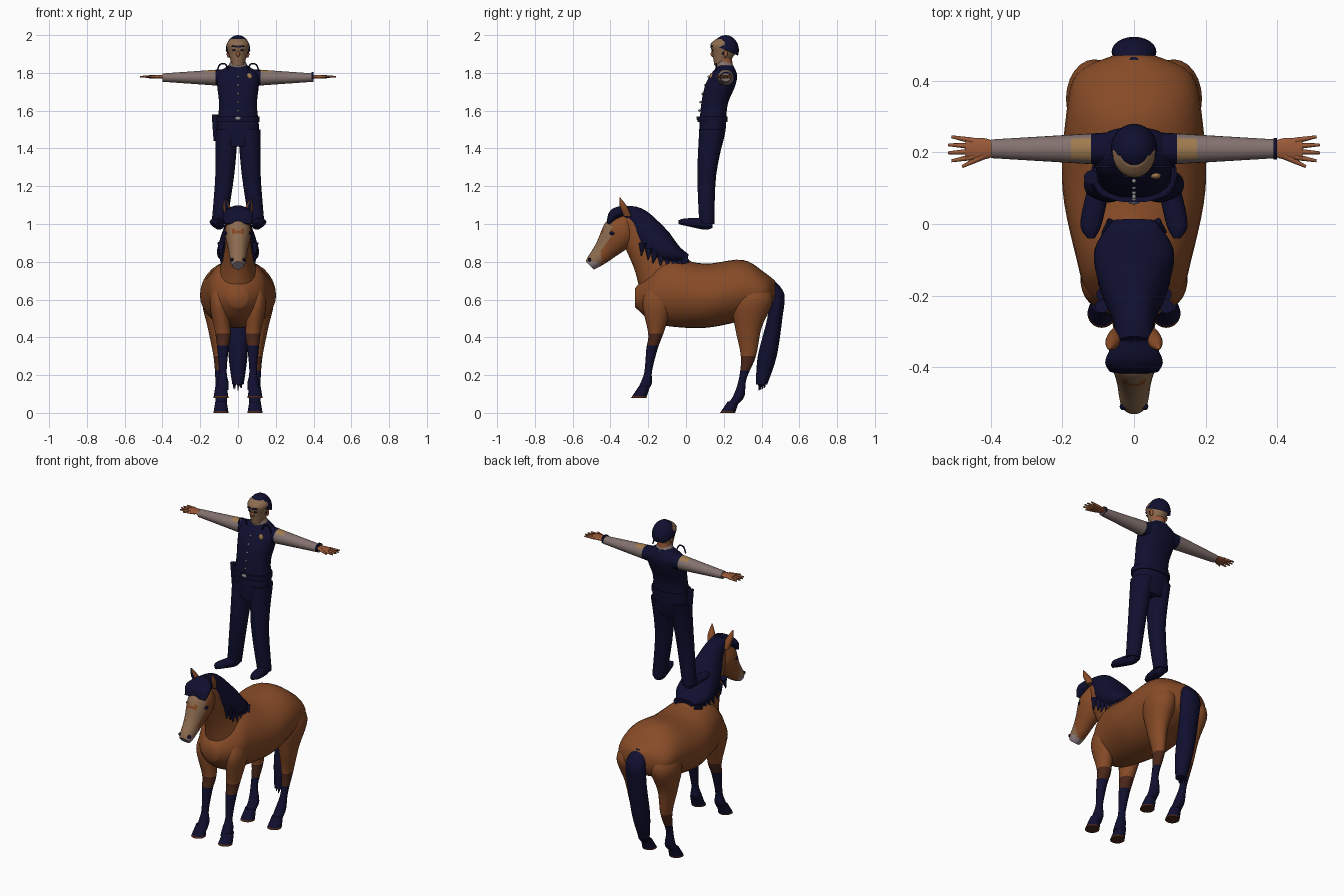
import bpy, bmesh, math, random
from mathutils import Vector, Matrix

cube = bpy.data.objects.get("Cube")
if cube:
    bpy.data.objects.remove(cube, do_unlink=True)
random.seed(4)
X_AXIS, Y_AXIS, Z_AXIS = Matrix.Identity(3)
BOTH_SIDES = (("left", 1), ("right", -1))


def material(name, red, green, blue):
    surface = bpy.data.materials.new(name)
    surface.use_nodes = True
    surface.diffuse_color = (red, green, blue, 1)
    shader = next(node for node in surface.node_tree.nodes if node.type == 'BSDF_PRINCIPLED')
    shader.inputs["Base Color"].default_value = surface.diffuse_color
    shader.inputs["Roughness"].default_value = .8
    return surface


coat = material("chestnut coat", .24, .07, .02)
navy = material("midnight navy", .005, .005, .03)
tan = material("pale tan", .27, .15, .08)
muzzle = material("muzzle grey", .3, .22, .25)
brown = material("dark brown", .07, .02, .01)
shirt = material("shirt grey", .23, .17, .16)
skin = material("warm skin", .32, .1, .04)
gold = material("dull gold", .35, .2, .08)
silver = material("button silver", .3, .3, .3)


def finish(name, bm, materials, rule=None):
    """Turn a bmesh into an object; rule(centre, normal) picks the material slot."""
    bmesh.ops.recalc_face_normals(bm, faces=bm.faces)
    for face in bm.faces:
        face.material_index = rule(face.calc_center_median(), face.normal) if rule else 0
    mesh = bpy.data.meshes.new(name)
    bm.to_mesh(mesh)
    bm.free()
    for surface in materials:
        mesh.materials.append(surface)
    mesh.shade_smooth()
    mesh.set_sharp_from_angle(angle=math.radians(50))
    bpy.context.collection.objects.link(bpy.data.objects.new(name, mesh))


def spline(points, steps):
    """Pass a smooth curve through ring data."""
    padded = [points[0], *points, points[-1]]
    curve = []
    for before, start, end, after in zip(padded, points, points[1:], padded[3:]):
        for step in range(steps):
            t = step / steps
            curve.append([b + t / 2 * (c - a + t * (2*a - 5*b + 4*c - d + t * (3*(b - c) + d - a)))
                          for a, b, c, d in zip(before, start, end, after)])
    return curve + [points[-1]]


def loft(name, rings, materials, plane='path', side=1, across=X_AXIS,
         steps=5, sides=24, power=1, rule=None):
    """Skin oval rings (x, y, z, half width, optional half depth)."""
    flat_axes = {'x': (Y_AXIS, Z_AXIS), 'y': (X_AXIS, Z_AXIS), 'z': (X_AXIS, Y_AXIS)}
    data = spline([(*ring, ring[-1])[:5] for ring in rings], steps)
    centres = [Vector((side * ring[0], ring[1], ring[2])) for ring in data]
    ahead, behind = centres[1:] + centres[-1:], centres[:1] + centres[:-1]
    bm, loops = bmesh.new(), []
    for centre, after, before, ring in zip(centres, ahead, behind, data):
        if plane == 'path':
            tangent = (after - before).normalized()
            depth_axis = tangent.cross(across).normalized()
            width_axis = depth_axis.cross(tangent)
        else:
            width_axis, depth_axis = flat_axes[plane]
        loop = []
        for corner in range(sides):
            angle = math.tau * corner / sides
            across_part, depth_part = (math.copysign(abs(wave) ** power, wave)
                                       for wave in (math.cos(angle), math.sin(angle)))
            loop.append(bm.verts.new(centre + width_axis * across_part * ring[3]
                                     + depth_axis * depth_part * ring[4]))
        loops.append(loop)
    for lower, upper in zip(loops, loops[1:]):
        for corner in range(sides):
            bm.faces.new((lower[corner - 1], lower[corner], upper[corner], upper[corner - 1]))
    bm.faces.new(loops[0])
    bm.faces.new(loops[-1])
    finish(name, bm, materials, rule)


def middle(name, rings, *args, **options):
    """Loft along the centre plane, from rings without x."""
    loft(name, [(0, *ring) for ring in rings], *args, **options)


def pair(name, *args, **options):
    for label, side in BOTH_SIDES:
        loft(label + "_" + name, *args, side=side, **options)


def blob(name, centre, radii, surface, cut=None):
    bm = bmesh.new()
    shape = Matrix.Translation(centre) @ Matrix.Diagonal((*radii, 1))
    bmesh.ops.create_uvsphere(bm, u_segments=24, v_segments=16, radius=1, matrix=shape)
    if cut:
        bmesh.ops.bisect_plane(bm, geom=bm.verts[:] + bm.edges[:] + bm.faces[:],
                               plane_co=centre, plane_no=cut, clear_inner=True)
        bmesh.ops.holes_fill(bm, edges=[edge for edge in bm.edges if edge.is_boundary])
    finish(name, bm, [surface])


def taper(name, start, end, radius, tip=.002, surface=navy, side=1):
    loft(name, [(*start, radius), (*end, tip)], [surface], side=side, across=Y_AXIS,
         steps=2, sides=10)


def face_markings(centre, normal):
    if centre.z < .8 and centre.y < -.46:
        return 2
    forehead_patch = .87 < centre.z < .97 and abs(centre.x) < .035
    return int(centre.y < -.45 or (normal.y < -.35 and not forehead_patch))


def sock(top, fade):
    return lambda centre, normal: 2 if centre.z < top else int(centre.z < top + fade)


# Horse trunk, neck and head
middle("horse_body", [
    (-.27, .61, .05), (-.19, .62, .13), (-.1, .64, .16, .18), (.1, .62, .2, .17),
    (.3, .65, .19, .16), (.42, .64, .16, .1), (.47, .64, .06)], [coat], 'y', sides=32)
middle("horse_neck", [
    (-.09, .69, .12, .17), (-.17, .82, .08, .12), (-.27, .98, .06, .09), (-.31, 1.03, .05)], [coat])
middle("horse_head", [
    (-.31, 1.04, .04), (-.35, .96, .07, .09), (-.43, .86, .05, .06), (-.49, .8, .04),
    (-.51, .78, .03)], [coat, tan, muzzle], steps=9, rule=face_markings)
for label, side in BOTH_SIDES:
    blob(label + "_horse_eye", (side * .06, -.39, .95), (.01, .015, .01), navy)
    blob(label + "_nostril", (side * .03, -.51, .81), (.01, .01, .01), navy)
pair("horse_ear", [(.05, -.31, 1.04, .02), (.06, -.33, 1.09, .02), (.07, -.35, 1.14, .002)],
     [coat, navy], 'z', rule=lambda centre, normal: int(normal.y < -.8))

# Mane, forelock and tail with loose locks
middle("mane", [
    (-.33, 1.07, .05, .03), (-.26, 1.02, .06, .07), (-.16, .9, .1, .09), (-.07, .84, .11, .06),
    (.01, .82, .06, .02)], [navy])
middle("forelock", [(-.32, 1.07, .05, .03), (-.38, 1.05, .08, .03), (-.41, 1, .07, .01)], [navy])
for label, side in BOTH_SIDES:
    for step in range(8):
        back = step / 7
        y, z = .23 * (back - 1), .9 - .1 * math.sin(2 * back)
        taper(label + "_mane_lock", (.09 - .03 * back, y, z),
              (.09, y - random.uniform(0, .03), z - .07 + .05 * back), .02, side=side)
middle("tail", [
    (.44, .71, .03, .02), (.48, .63, .06, .04), (.47, .5, .06, .04), (.43, .3, .05),
    (.4, .15, .03)], [navy], 'z')
for strand in range(9):
    x, y = random.uniform(-.02, .02), random.uniform(.38, .42)
    taper("tail_strand", (x, y, .2), (1.4 * x, y, random.uniform(.1, .14)), .01)

# Horse legs with dark socks, then hooves
pair("foreleg", [
    (.1, -.13, .68, .03, .06), (.1, -.15, .58, .05, .08), (.08, -.16, .42, .04),
    (.08, -.18, .34, .03), (.08, -.2, .22, .02), (.08, -.21, .16, .03), (.08, -.23, .12, .03)],
    [coat, brown, navy], 'z', rule=sock(.36, .05))
pair("hind_leg", [
    (.1, .35, .7, .04, .06), (.11, .35, .6, .08, .11), (.11, .33, .45, .05, .07),
    (.1, .33, .3, .03, .04), (.1, .3, .18, .02), (.09, .28, .09, .03), (.09, .25, .05, .03)],
    [coat, brown, navy], 'z', rule=sock(.23, .07))
for name, y, ground in (("fore_hoof", -.22, .08), ("hind_hoof", .25, 0)):
    pair(name, [(.09, y - .03 * drop, ground + .06 * (1 - drop), .03 + .01 * drop)
                for drop in (0, 1)], [navy, brown], 'z',
         rule=lambda centre, normal, sole=ground: int(centre.z < sole + .015))

# Rider's trousers, shoes and vest
pair("trouser_leg", [(.06, .14, 1.5, .06, .07), (.07, .11, 1.26, .05), (.1, .11, 1, .04)],
     [navy], 'z')
pair("shoe", [(.1, .14, 1, .02), (.1, .1, 1, .03), (.12, 0, 1.01, .03, .02),
              (.12, -.04, 1.01, .01)], [navy], 'y')
middle("vest_and_hips", [
    (.13, 1.41, .08, .06), (.14, 1.5, .11, .07), (.15, 1.63, .1, .07), (.18, 1.73, .11, .08),
    (.2, 1.79, .11, .07), (.21, 1.84, .05, .04)], [navy], 'z', power=.85, sides=32)
middle("belt", [(.14, z, .115, .08) for z in (1.54, 1.57)], [navy], 'z', power=.85)
blob("belt_buckle", (0, .06, 1.56), (.015, .005, .01), silver)
taper("holster", (-.12, .13, 1.58), (-.12, .13, 1.44), .02, tip=.01)
for step in range(5):
    rise = step / 4
    blob("vest_button", (0, .07 + .05 * rise ** 1.5, 1.6 + .18 * rise), (.006, .006, .006), silver)
blob("chest_badge", (.06, .135, 1.78), (.015, .01, .02), gold)
pair("shoulder_loop", [(.08 + .03 * math.cos(turn), .16, 1.81 + .04 * math.sin(turn), .004)
                       for turn in range(4)], [navy], across=Y_AXIS, sides=8)

# Sleeves, watch and hands
arm_y, arm_z = .21, 1.78


def sleeve_colour(centre, normal):
    if abs(centre.x) < .11:
        return 2
    return int(.13 < abs(centre.x) < .17 and normal.z > .75)


pair("sleeve", [(x, arm_y, arm_z - .005, .05 - .06 * x, .05 - .07 * x) for x in (.08, .2, .3, .4)],
     [shirt, gold, navy], 'x', rule=sleeve_colour)
loft("wristwatch", [(x, arm_y, arm_z, .03, .025) for x in (.39, .4)], [navy], 'x')
pair("palm", [(x, arm_y, arm_z, width, .01) for x, width in ((.39, .02), (.42, .03), (.47, .03))],
     [skin], 'x')
for label, side in BOTH_SIDES:
    for finger in range(4):
        spread = .015 * (finger - 1.5)
        reach = .52 - 20 * spread * spread
        taper(label + "_finger", (.45, arm_y + spread, arm_z), (reach, arm_y + 1.5 * spread, arm_z),
              .009, tip=.004, surface=skin, side=side)
    taper(label + "_thumb", (.42, .19, arm_z), (.48, .16, arm_z), .01, tip=.004,
          surface=skin, side=side)

# Rider's collar, head and helmet
middle("shirt_collar", [(.21, 1.82, .06, .05), (.2, 1.86, .04)], [shirt], 'z')
middle("rider_neck", [(.21, 1.82, .04), (.2, 1.9, .04)], [skin], 'z')
middle("rider_head", [(.18, 1.84, .03), (.2, 1.9, .05, .06), (.2, 1.95, .06, .07), (.2, 1.98, .04)],
       [tan], 'z')
blob("rider_nose", (0, .14, 1.9), (.01, .01, .015), skin)
for label, side in BOTH_SIDES:
    blob(label + "_rider_ear", (side * .05, .21, 1.9), (.01, .01, .02), skin)
    blob(label + "_rider_eye", (side * .02, .14, 1.92), (.01, .005, .005), navy)
    taper(label + "_chin_strap", (.055, .2, 1.91), (0, .16, 1.84), .004, tip=.004, side=side)
blob("helmet", (0, .21, 1.92), (.065, .07, .08), navy, cut=(0, .4, .9))
middle("helmet_visor", [(.2, 1.95, .06, .01), (.13, 1.94, .03, .005)], [navy], 'y')
